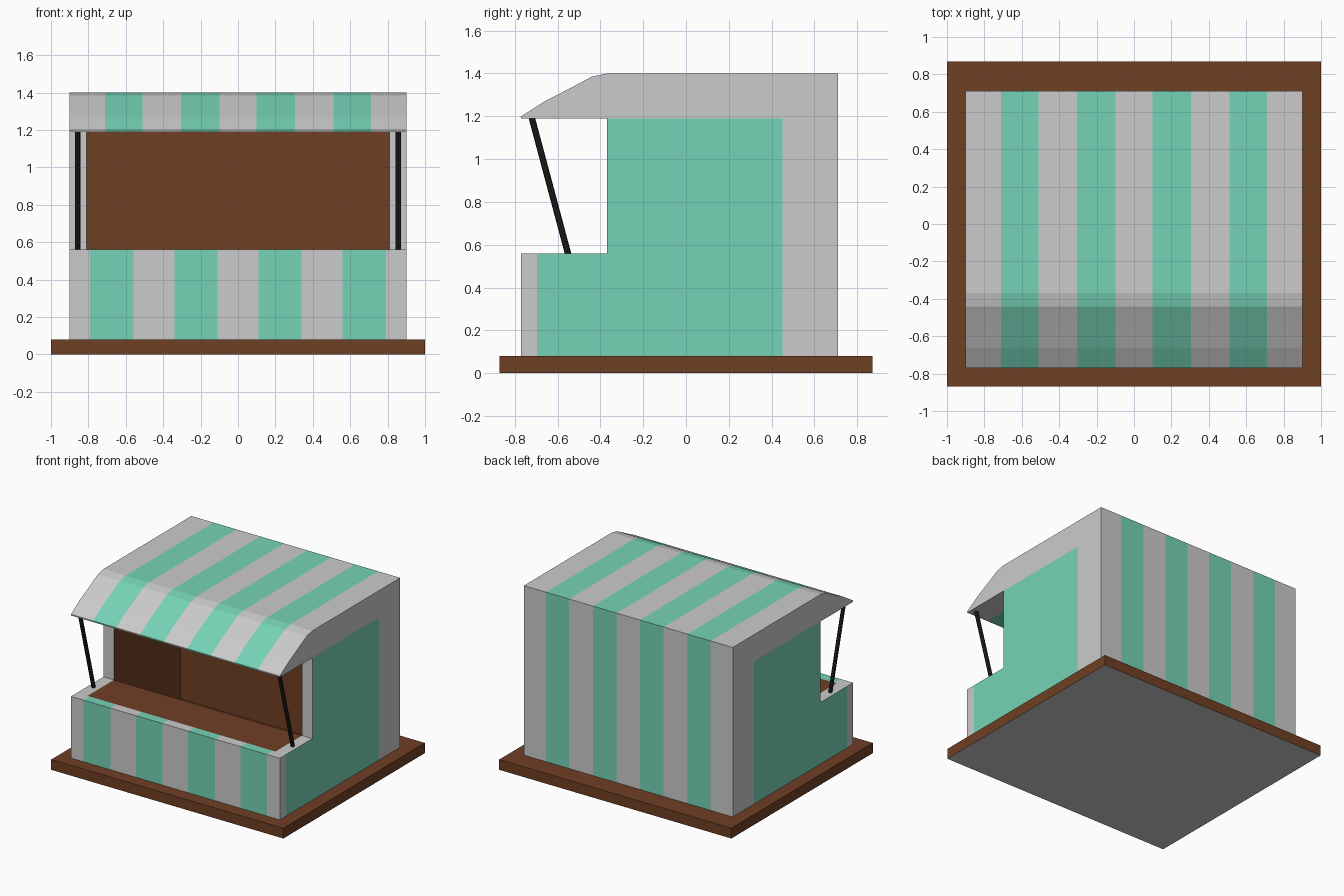
import bpy, bmesh
from mathutils import Vector

if "Cube" in bpy.data.objects:
    bpy.data.objects.remove(bpy.data.objects["Cube"])


def material(name, rgb):
    m = bpy.data.materials.new(name)
    m.diffuse_color = (*rgb, 1)
    m.use_nodes = True
    m.node_tree.nodes["Principled BSDF"].inputs["Base Color"].default_value = m.diffuse_color
    return m


GREY, GREEN, BROWN, BLACK = range(4)
MATS = [material("grey", (0.8, 0.8, 0.8)), material("green", (0.18, 0.65, 0.47)),
        material("brown", (0.16, 0.05, 0.018)), material("black", (0.015, 0.015, 0.015))]


def finish(name, bm, paint):
    """Colour each face by centre and normal, then make the object."""
    bmesh.ops.recalc_face_normals(bm, faces=bm.faces)
    bm.normal_update()
    for f in bm.faces:
        f.material_index = paint(f.calc_center_median(), f.normal)
    me = bpy.data.meshes.new(name)
    bm.to_mesh(me)
    bm.free()
    for m in MATS:
        me.materials.append(m)
    ob = bpy.data.objects.new(name, me)
    bpy.context.collection.objects.link(ob)
    return ob


def prism(name, profile, x0, x1, paint, xcuts=(), ycuts=()):
    """Extrude a y-z profile along x and split it where colours change."""
    bm = bmesh.new()
    face = bm.faces.new([bm.verts.new((x0, y, z)) for y, z in profile])
    ext = bmesh.ops.extrude_face_region(bm, geom=[face])["geom"]
    bmesh.ops.translate(bm, vec=(x1 - x0, 0, 0),
                        verts=[v for v in ext if isinstance(v, bmesh.types.BMVert)])
    planes = [((x, 0, 0), (1, 0, 0)) for x in xcuts] + [((0, y, 0), (0, 1, 0)) for y in ycuts]
    for co, no in planes:
        bmesh.ops.bisect_plane(bm, geom=bm.verts[:] + bm.edges[:] + bm.faces[:],
                               plane_co=co, plane_no=no)
    return finish(name, bm, paint)


def rect(y0, y1, z0, z1):
    return [(y0, z0), (y1, z0), (y1, z1), (y0, z1)]


def both(*xs):
    return [s * x for x in xs for s in (-1, 1)]


def stripe(x, bands):
    return GREEN if any(a < abs(x) < b for a, b in bands) else GREY


WIDE = ((0.10, 0.305), (0.51, 0.71))      # roof and back stripes
FRONT = ((0.11, 0.34), (0.56, 0.79))      # counter stripes
RIM = -0.695

# wooden base and inner floor
prism("base", rect(-0.87, 0.87, 0, 0.08), -1, 1,
      lambda c, n: GREY if n.z < -0.5 else BROWN)
prism("inner_floor", rect(-0.37, 0.45, 0.08, 0.1), -0.81, 0.81, lambda c, n: BROWN)


# striped counter with a wooden top
def counter_paint(c, n):
    if abs(n.x) > 0.5:
        return GREEN if c.y > RIM else GREY
    if n.y > 0.5:
        return BROWN
    if n.z > 0.5 and c.y > RIM:
        return BROWN if abs(c.x) < 0.81 else GREY
    return stripe(c.x, FRONT)


prism("counter", rect(-0.77, -0.37, 0.08, 0.56), -0.9, 0.9, counter_paint,
      both(0.11, 0.34, 0.56, 0.79, 0.81), [RIM])


# side walls: green panel outside, wood inside
def wall_paint(c, n):
    if n.x * c.x > 0 and abs(n.x) > 0.5:
        return GREEN if c.y < 0.45 else GREY
    return BROWN if abs(n.x) > 0.5 else GREY


for side, s in (("left", -1), ("right", 1)):
    prism(side + "_wall", rect(-0.37, 0.71, 0.08, 1.19), s * 0.81, s * 0.9,
          wall_paint, ycuts=[0.45])

# striped back wall
prism("back_wall", rect(0.45, 0.71, 0.08, 1.19), -0.81, 0.81,
      lambda c, n: BROWN if n.y < -0.5 else stripe(c.x, WIDE), both(0.1, 0.305, 0.51, 0.71))


# striped roof with curved awning front
def roof_paint(c, n):
    if abs(n.x) > 0.5:
        return GREY
    if n.z < -0.5 and c.y > -0.37:
        return BROWN
    return stripe(c.x, WIDE)


roof = [(0.71, 1.19), (0.71, 1.4), (-0.37, 1.4), (-0.44, 1.385), (-0.53, 1.337),
        (-0.66, 1.27), (-0.77, 1.2), (-0.77, 1.19)]
prism("roof", roof, -0.9, 0.9, roof_paint, both(0.1, 0.305, 0.51, 0.71), [-0.37])

# slanted awning poles
for side, s in (("left", -1), ("right", 1)):
    a, b = Vector((s * 0.858, -0.55, 0.555)), Vector((s * 0.858, -0.722, 1.2))
    bm = bmesh.new()
    bmesh.ops.create_cone(bm, cap_ends=True, segments=8, radius1=0.0148, radius2=0.0148,
                          depth=(b - a).length)
    bm.transform((b - a).to_track_quat("Z", "Y").to_matrix().to_4x4())
    bmesh.ops.translate(bm, verts=bm.verts, vec=(a + b) / 2)
    finish(side + "_pole", bm, lambda c, n: BLACK)
